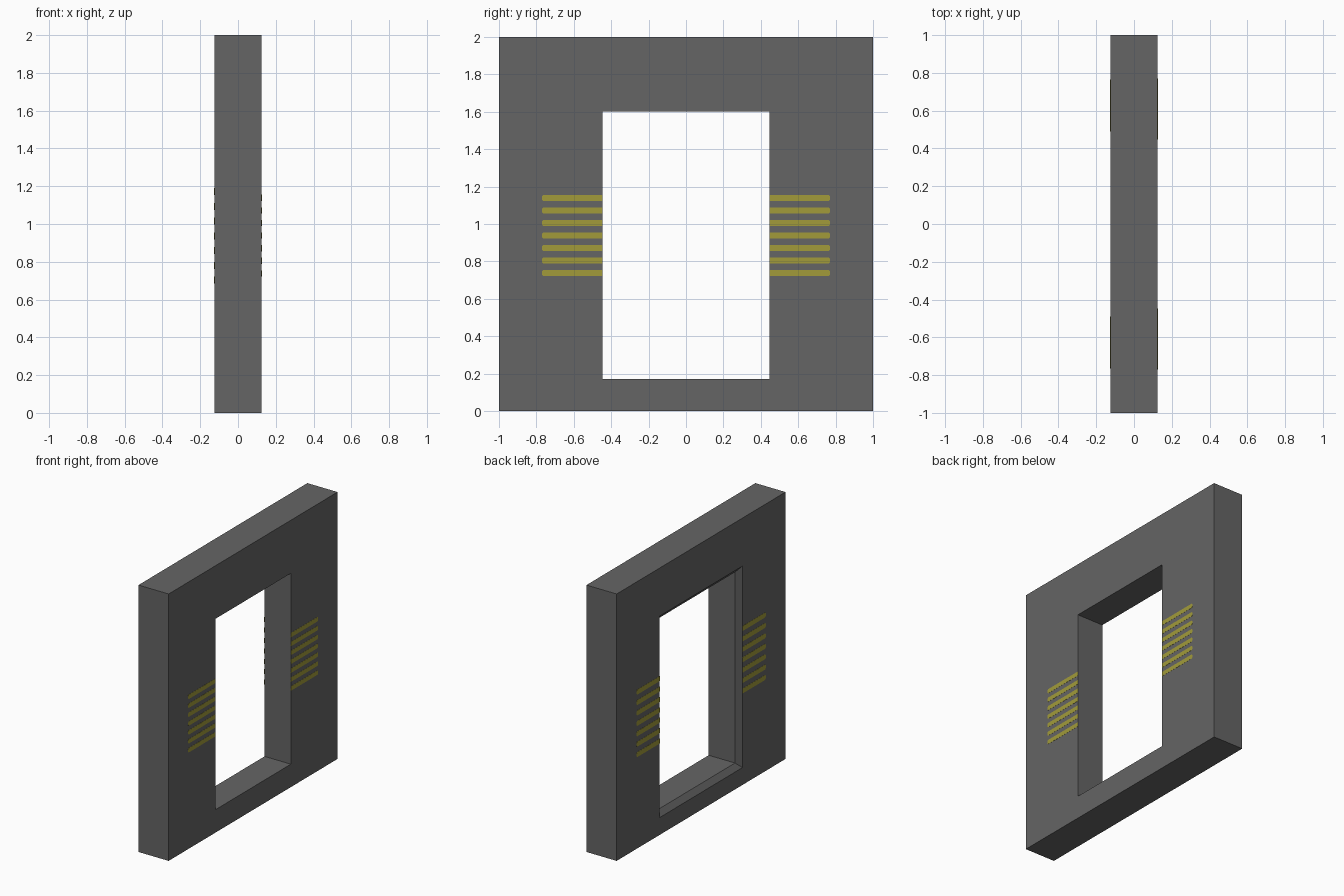
import bpy, bmesh

if "Cube" in bpy.data.objects:
    bpy.data.objects.remove(bpy.data.objects["Cube"])


def material(name, rgb):
    m = bpy.data.materials.new(name)
    m.diffuse_color = (*rgb, 1.0)
    m.use_nodes = True
    m.node_tree.nodes["Principled BSDF"].inputs["Base Color"].default_value = m.diffuse_color
    return m


def add_object(name, bm, mat):
    bmesh.ops.recalc_face_normals(bm, faces=bm.faces)
    me = bpy.data.meshes.new(name)
    bm.to_mesh(me)
    bm.free()
    me.materials.append(mat)
    ob = bpy.data.objects.new(name, me)
    bpy.context.collection.objects.link(ob)
    return ob


grey = material("concrete grey", (0.13, 0.13, 0.13))
yellow = material("stripe yellow", (0.36, 0.33, 0.042))

# Wall: rectangular rings (x, half width, bottom, top) swept around the opening,
# with a sloped reveal on the -x side
rings = [
    (-0.125, 1.0, 0.0, 2.0),
    (0.125, 1.0, 0.0, 2.0),
    (0.125, 0.447, 0.172, 1.602),
    (-0.093, 0.447, 0.172, 1.602),
    (-0.125, 0.49, 0.13, 1.64),
]
bm = bmesh.new()
loops = [[bm.verts.new((x, y, z)) for y, z in ((-w, b), (w, b), (w, t), (-w, t))]
         for x, w, b, t in rings]
for i, a in enumerate(loops):
    c = loops[(i + 1) % len(loops)]
    for k in range(4):
        n = (k + 1) % 4
        bm.faces.new((a[k], a[n], c[n], c[k]))
add_object("window_wall", bm, grey)


# Painted stripes: thin plates with clipped outer corners, seven on each side
def stripes(name, side, y_in, y_out, z_low, z_high, thick, count=7):
    bm = bmesh.new()
    h, c = thick / 2, 0.008
    step = (z_high - z_low - thick) / (count - 1)
    for sy in (-1, 1):
        for i in range(count):
            z = z_low + h + i * step
            outline = [(y_in, -h), (y_out - c, -h), (y_out, -h + c),
                       (y_out, h - c), (y_out - c, h), (y_in, h)]
            face = bm.faces.new([bm.verts.new((side * 0.124, sy * y, z + dz))
                                 for y, dz in outline])
            ext = bmesh.ops.extrude_face_region(bm, geom=[face])
            moved = [v for v in ext["geom"] if isinstance(v, bmesh.types.BMVert)]
            bmesh.ops.translate(bm, verts=moved, vec=(side * 0.002, 0, 0))
    add_object(name, bm, yellow)


stripes("stripes_right_face", 1, 0.447, 0.77, 0.722, 1.155, 0.033)
stripes("stripes_left_face", -1, 0.49, 0.765, 0.685, 1.19, 0.037)
